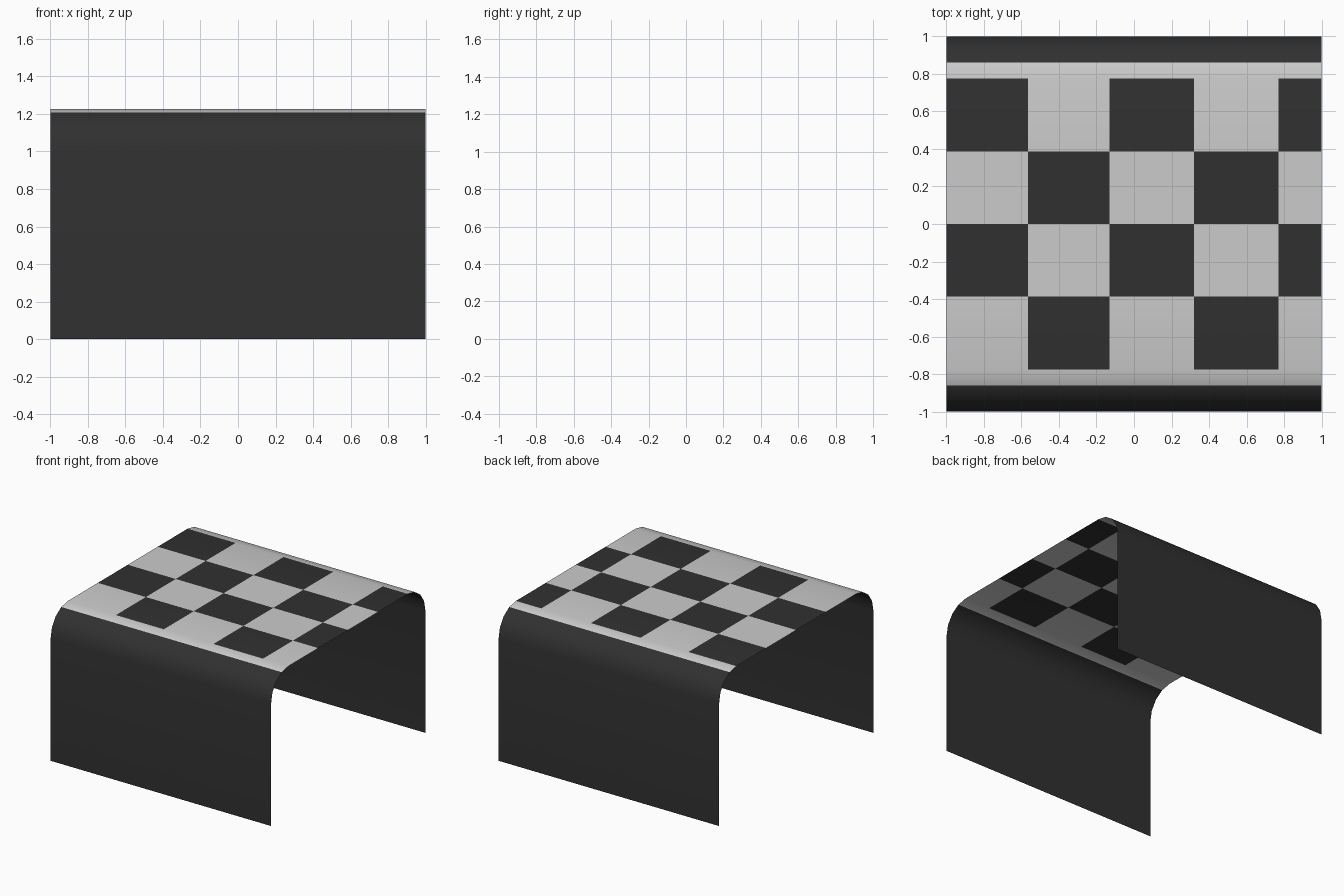
import bpy, bmesh
from math import sin, cos, pi

if "Cube" in bpy.data.objects:
    bpy.data.objects.remove(bpy.data.objects["Cube"])

R, H, SEG = 0.225, 1.225, 4
INNER = 1 - R

# Half profile: straight leg, then rounded shoulder (y, z)
half = [(-1, 0), (-1, H - R)]
for i in range(1, SEG + 1):
    a = pi / 2 * i / SEG
    half.append((-INNER - R * cos(a), H - R + R * sin(a)))
top = [(y, H) for y in (-INNER / 2, 0, INNER / 2)]
profile = half + top + [(-y, z) for y, z in reversed(half)]
xs = [-1, -0.565, -0.13, 0.32, 0.77, 1]

# Sheet swept across x, with checker squares on the flat top
bm = bmesh.new()
rows = [[bm.verts.new((x, y, z)) for x in xs] for y, z in profile]
first = len(half) - 1
last = len(profile) - 2
for j in range(len(rows) - 1):
    for i in range(len(xs) - 1):
        f = bm.faces.new((rows[j][i], rows[j][i + 1],
                          rows[j + 1][i + 1], rows[j + 1][i]))
        f.smooth = True
        if first <= j < first + 4:
            dark = (i + j - first) % 2 == 1
        else:
            dark = j < first - 1 or j > last - (first - 1)
        f.material_index = int(dark)

mesh = bpy.data.meshes.new("checkered_arch_sheet")
bm.to_mesh(mesh)
bm.free()
for name, c in (("light_grey", 0.8), ("near_black", 0.03)):
    m = bpy.data.materials.new(name)
    m.diffuse_color = (c, c, c, 1)
    m.use_nodes = True
    m.node_tree.nodes["Principled BSDF"].inputs["Base Color"].default_value = m.diffuse_color
    mesh.materials.append(m)
obj = bpy.data.objects.new("checkered_arch_sheet", mesh)
bpy.context.collection.objects.link(obj)
